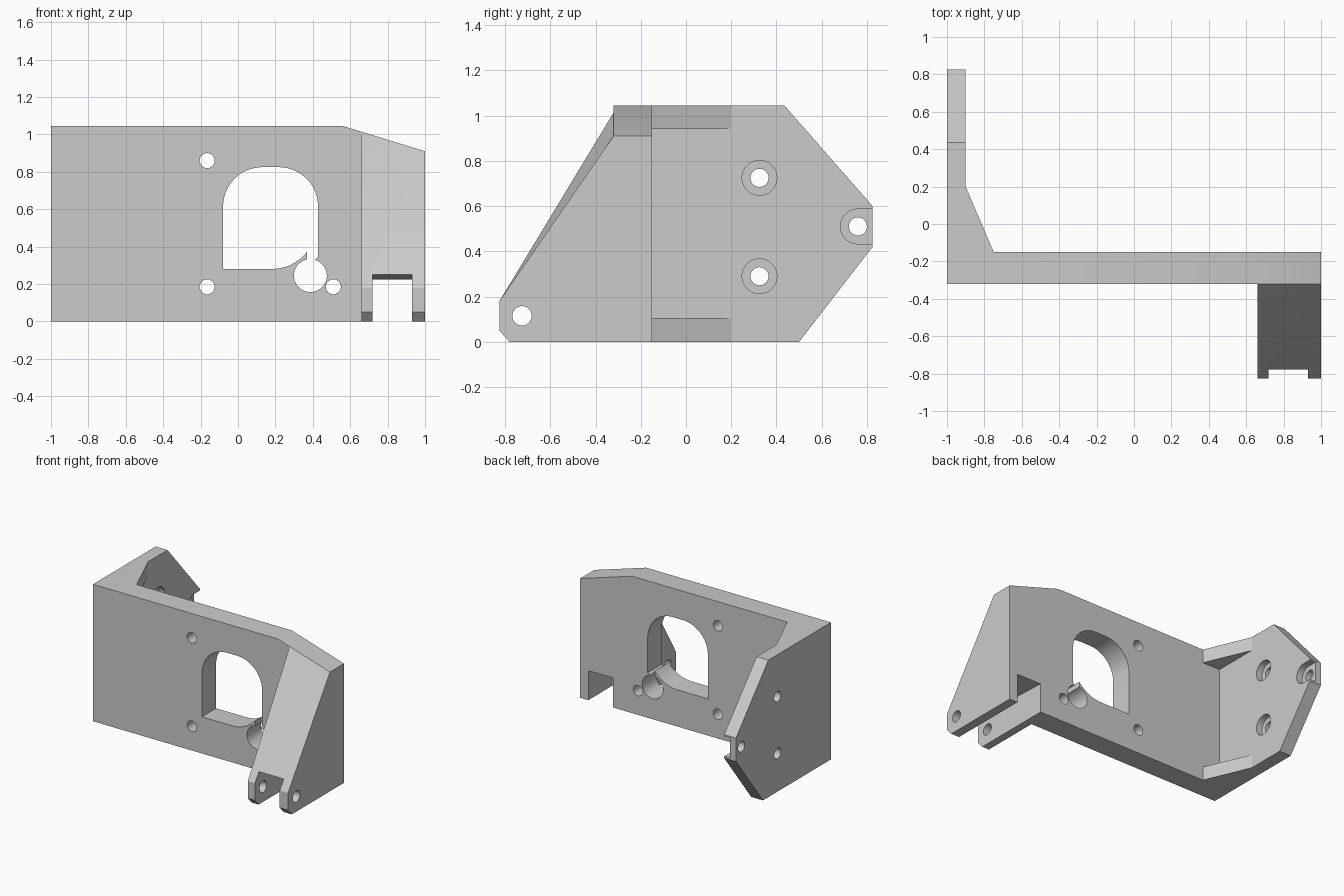
import bpy, bmesh, math
from mathutils import Vector

if "Cube" in bpy.data.objects:
    bpy.data.objects.remove(bpy.data.objects["Cube"], do_unlink=True)

grey = bpy.data.materials.new("plain grey")
grey.use_nodes = True
COLOUR = (0.6, 0.6, 0.6, 1)
grey.diffuse_color = COLOUR
grey.node_tree.nodes["Principled BSDF"].inputs["Base Color"].default_value = COLOUR

PLACE = {  # outline coordinates (a, b) and extrusion depth d to a 3D point
    "x": lambda a, b, d: Vector((d, a, b)),
    "y": lambda a, b, d: Vector((a, d, b)),
    "z": lambda a, b, d: Vector((a, b, d)),
}


def prism(name, outline, axis, lo, hi, edit=None):
    """Extrude a closed outline along an axis."""
    bm = bmesh.new()
    rings = [[bm.verts.new(PLACE[axis](a, b, d)) for a, b in outline] for d in (lo, hi)]
    for ring in rings:
        bm.faces.new(ring)
    n = len(outline)
    for i in range(n):
        j = (i + 1) % n
        bm.faces.new((rings[0][i], rings[0][j], rings[1][j], rings[1][i]))
    if edit:
        edit(bm, rings)
    bmesh.ops.recalc_face_normals(bm, faces=bm.faces)
    mesh = bpy.data.meshes.new(name)
    bm.to_mesh(mesh)
    bm.free()
    mesh.materials.append(grey)
    ob = bpy.data.objects.new(name, mesh)
    bpy.context.collection.objects.link(ob)
    return ob


def arc(cx, cy, r, start, end, steps):
    angles = [math.radians(start + (end - start) * i / steps) for i in range(steps + 1)]
    return [(cx + r * math.cos(t), cy + r * math.sin(t)) for t in angles]


def hole(name, cx, cy, r, axis, lo, hi):
    return prism(name, arc(cx, cy, r, 0, 360, 40)[:-1], axis, lo, hi)


def combine(target, tools, operation):
    """Apply booleans one after another and remove the tools."""
    for tool in tools:
        tool.hide_render = True
        mod = target.modifiers.new("boolean", "BOOLEAN")
        mod.operation, mod.solver, mod.object = operation, "EXACT", tool
        bpy.context.view_layer.objects.active = target
        bpy.ops.object.modifier_apply(modifier=mod.name)
        bpy.data.objects.remove(tool, do_unlink=True)


# Main upright plate with a sloping shoulder
FRONT, BACK, TOP = -0.32, -0.15, 1.045
bracket = prism("bracket_plate", [(-1, 0), (1, 0), (1, 0.91), (0.56, TOP), (-1, TOP)],
                "y", FRONT, BACK)

# Side flange
flange = prism("side_flange", [(-0.25, 0), (0.5, 0), (0.825, 0.42), (0.825, 0.6),
                               (0.435, TOP), (-0.25, TOP)], "x", -1, -0.9)

# Gussets between plate and flange
corner = [(-0.95, -0.2), (-0.75, -0.2), (-0.75, BACK), (-0.9, 0.2), (-0.95, 0.2)]
gussets = [prism("gusset", corner, "z", lo, lo + 0.105) for lo in (0, 0.94)]


# Sloping arm: its top edge follows the shoulder of the plate
def slope_top(bm, rings):
    rings[1][4].co.z = 0.91
    rings[1][5].co.z = 0.85
    bmesh.ops.connect_verts(bm, verts=[rings[0][3], rings[1][4]])


arm = prism("arm", [(-0.22, 0), (-0.78, 0), (-0.825, 0.05), (-0.825, 0.18),
                    (FRONT, 1.014), (-0.22, 0.85)], "x", 0.66, 1, slope_top)
combine(bracket, [flange, *gussets, arm], "UNION")

# Slot that splits the arm into two lugs, and the pin hole
slot = prism("slot", [(-1, -0.1), (0, -0.1), (0, 0.225), (BACK, 0.225),
                      (-0.78, 0.25), (-1, 0.25)], "x", 0.72, 0.93)
pin = hole("pin_hole", -0.725, 0.115, 0.043, "x", 0.5, 1.2)

# Window with round shoulders, opening into a round relief
window = prism("window", [(-0.08, 0.28), (0.18, 0.28)]
               + arc(0.18, 0.52, 0.24, -80, -38, 6)
               + [(0.368, 0.3), (0.41, 0.3), (0.41, 0.328), (0.428, 0.345)]
               + arc(0.218, 0.615, 0.21, 0, 90, 12)
               + arc(0.13, 0.615, 0.21, 90, 180, 12), "y", -0.5, 0)
relief = hole("relief", 0.387, 0.245, 0.088, "y", -0.5, 0)
screws = [hole("screw_hole", x, z, 0.04, "y", -0.5, 0)
          for x, z in ((-0.165, 0.86), (-0.165, 0.185), (0.51, 0.185))]

# Counterbored flange holes, the last one open to the edge
bolts = []
for y, z in ((0.325, 0.725), (0.325, 0.29), (0.76, 0.51)):
    bolts.append(hole("bolt_hole", y, z, 0.04, "x", -1.2, -0.8))
    if y < 0.5:
        bolts.append(hole("counterbore", y, z, 0.077, "x", -0.95, -0.8))
    else:
        bolts.append(prism("counterbore", arc(y, z, 0.077, 90, 270, 20)
                           + [(1, z - 0.077), (1, z + 0.077)], "x", -0.95, -0.8))
combine(bracket, [slot, pin, window, relief, *screws, *bolts], "DIFFERENCE")

# Crisp edges, smooth bores
bpy.ops.object.select_all(action="DESELECT")
bracket.select_set(True)
bpy.context.view_layer.objects.active = bracket
bpy.ops.object.shade_smooth_by_angle(angle=math.radians(20))
